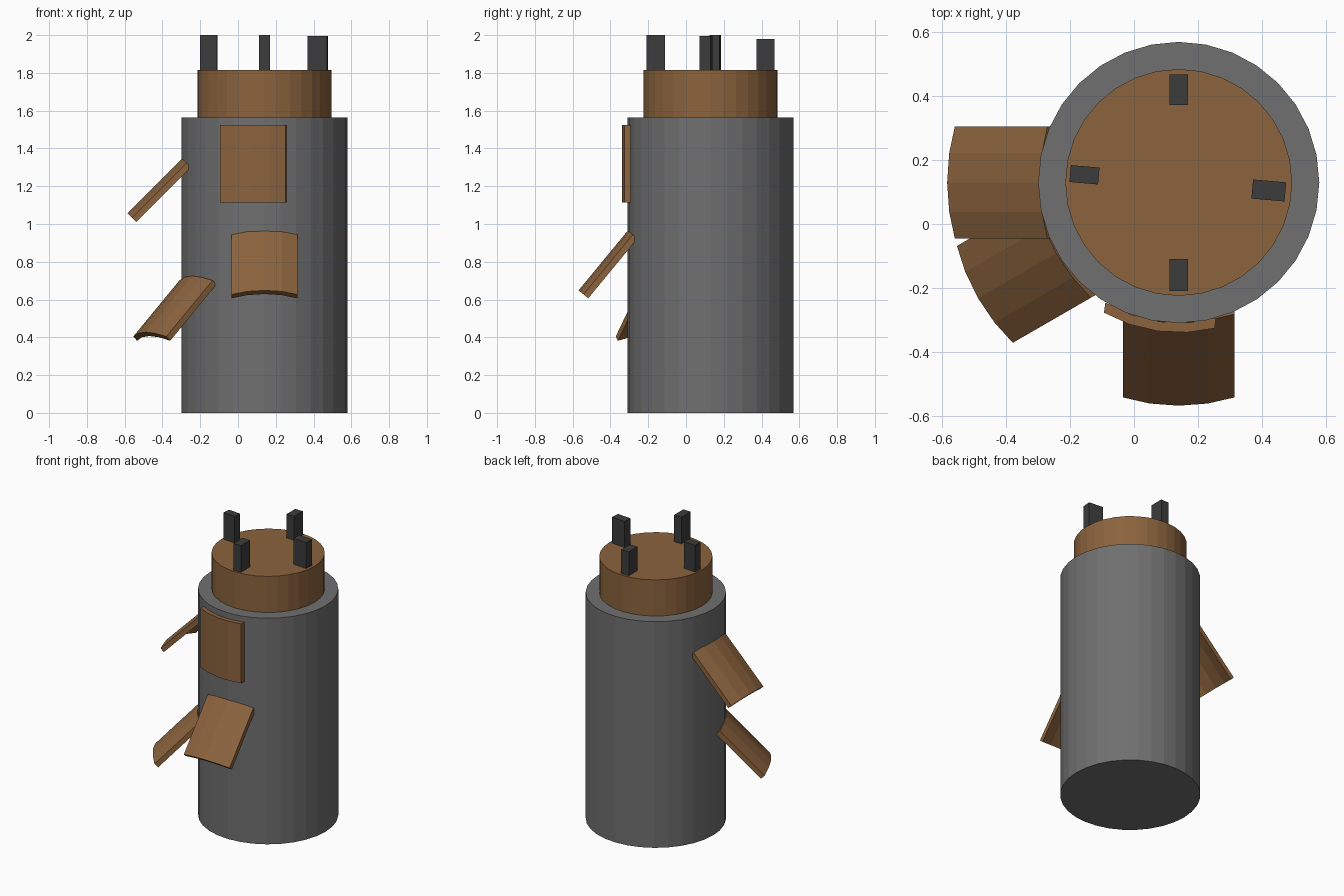
import bpy, bmesh
from math import radians, sin, cos, sqrt
from mathutils import Vector, Matrix

if "Cube" in bpy.data.objects:
    bpy.data.objects.remove(bpy.data.objects["Cube"])

CX, CY = 0.14, 0.13          # axis of the round body
R_IN, R_OUT = 0.44, 0.47     # panel shell radii
PANEL_W, PANEL_L = 0.35, 0.41


def material(name, rgb):
    m = bpy.data.materials.new(name)
    m.diffuse_color = (*rgb, 1)
    m.use_nodes = True
    m.node_tree.nodes["Principled BSDF"].inputs["Base Color"].default_value = m.diffuse_color
    return m


BROWN = material("brown", (0.26, 0.125, 0.047))
GREY = material("grey", (0.16, 0.16, 0.16))
DARK = material("dark", (0.045, 0.045, 0.045))


def finish(obj, name, mat):
    obj.name = name
    obj.data.materials.append(mat)
    return obj


def cylinder(name, r, z0, z1, mat):
    bpy.ops.mesh.primitive_cylinder_add(vertices=32, radius=r, depth=z1 - z0,
                                        location=(CX, CY, (z0 + z1) / 2))
    return finish(bpy.context.object, name, mat)


def block(name, x, y, sx, sy, top, turn, mat):
    z0 = 1.80
    bpy.ops.mesh.primitive_cube_add(size=1, location=(x, y, (z0 + top) / 2),
                                    rotation=(0, 0, radians(turn)))
    obj = bpy.context.object
    obj.scale = (sx, sy, top - z0)
    return finish(obj, name, mat)


def panel(name, heading, tilt, radial, z):
    """Curved panel hanging from its top edge, swung outward by tilt."""
    h, t = radians(heading), radians(tilt)
    out = Vector((cos(h), sin(h), 0))
    up = Vector((0, 0, 1))
    side = up.cross(out)
    normal = out * cos(t) + up * sin(t)
    down = out * sin(t) - up * cos(t)
    origin = Vector((CX, CY, z)) + out * radial

    xs = [max(-PANEL_W / 2, min(PANEL_W / 2, R_OUT * sin(radians(11.25 * i))))
          for i in range(-2, 3)]
    section = [(x, sqrt(R_OUT ** 2 - x * x) - R_OUT) for x in xs]
    section += [(x, sqrt(R_IN ** 2 - x * x) - R_OUT) for x in reversed(xs)]

    bm = bmesh.new()
    rings = [[bm.verts.new(origin + side * x + normal * n + down * d)
              for x, n in section] for d in (0, PANEL_L)]
    count = len(section)
    for i in range(count):
        j = (i + 1) % count
        bm.faces.new((rings[0][i], rings[0][j], rings[1][j], rings[1][i]))
    # end caps as quads between the outer and inner arcs
    for ring in rings:
        for i in range(4):
            bm.faces.new((ring[i], ring[i + 1], ring[8 - i], ring[9 - i]))
    bmesh.ops.recalc_face_normals(bm, faces=bm.faces)
    mesh = bpy.data.meshes.new(name)
    bm.to_mesh(mesh)
    bm.free()
    obj = bpy.data.objects.new(name, mesh)
    bpy.context.collection.objects.link(obj)
    return finish(obj, name, BROWN)


# Body and narrower cap
cylinder("body", 0.44, 0, 1.565, GREY)
cylinder("cap", 0.355, 1.565, 1.815, BROWN)

# Four prongs standing on the cap
block("prong_front", 0.14, -0.16, 0.058, 0.10, 2.0, 0, DARK)
block("prong_back", 0.14, 0.42, 0.058, 0.095, 1.98, 0, DARK)
block("prong_left", -0.155, 0.154, 0.09, 0.053, 2.0, -5, DARK)
block("prong_right", 0.422, 0.105, 0.104, 0.06, 1.995, -5, DARK)

# Curved panels: one closed, three swung open
panel("panel_closed", 262, 0, 0.47, 1.525)
panel("panel_left", 180, 45, 0.435, 1.347)
panel("panel_front", 270, 39.5, 0.438, 0.965)
panel("panel_corner", 210, 43.5, 0.443, 0.725)
